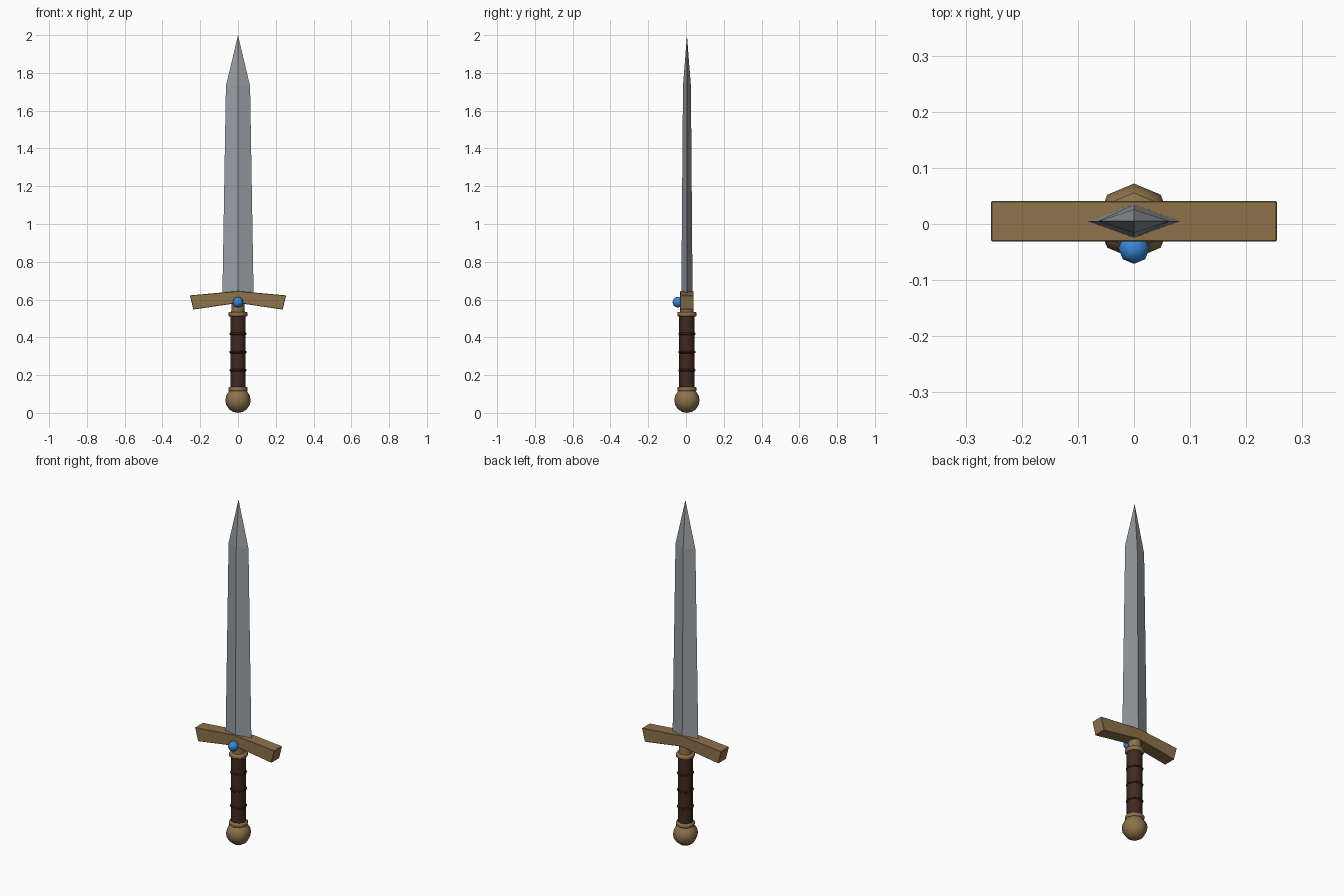
import bpy, math

if "Cube" in bpy.data.objects:
    bpy.data.objects.remove(bpy.data.objects["Cube"])

YC = 0.005  # sword axis; the gem pushes the overall centre forward


def material(name, rgb):
    m = bpy.data.materials.new(name)
    m.diffuse_color = (*rgb, 1)
    m.use_nodes = True
    m.node_tree.nodes["Principled BSDF"].inputs["Base Color"].default_value = m.diffuse_color
    return m


bronze = material("bronze", (0.27, 0.17, 0.07))
leather = material("leather", (0.05, 0.022, 0.015))
blue = material("blue_glass", (0.04, 0.25, 0.7))
steel = material("steel", (0.32, 0.34, 0.36))


def mesh_object(name, verts, faces, mat):
    me = bpy.data.meshes.new(name)
    me.from_pydata(verts, [], faces)
    ob = bpy.data.objects.new(name, me)
    bpy.context.collection.objects.link(ob)
    me.materials.append(mat)
    return ob


def smooth(ob, angle):
    bpy.ops.object.select_all(action='DESELECT')
    ob.select_set(True)
    bpy.context.view_layer.objects.active = ob
    bpy.ops.object.shade_smooth_by_angle(angle=math.radians(angle))


def lathe(name, profile, mat, n=8):
    """Closed n-sided turned part from (radius, z) pairs, bottom to top."""
    verts = [(r * math.cos(math.tau * i / n), YC + r * math.sin(math.tau * i / n), z)
             for r, z in profile for i in range(n)]
    faces = [(k * n + i, k * n + (i + 1) % n, (k + 1) * n + (i + 1) % n, (k + 1) * n + i)
             for k in range(len(profile) - 1) for i in range(n)]
    top = (len(profile) - 1) * n
    faces += [tuple(reversed(range(n))), tuple(range(top, top + n))]
    ob = mesh_object(name, verts, faces, mat)
    smooth(ob, 50)
    return ob


def ball(name, r, y, z, rings, mat):
    bpy.ops.mesh.primitive_uv_sphere_add(segments=8, ring_count=rings, radius=r, location=(0, y, z))
    ob = bpy.context.object
    ob.name = name
    ob.data.materials.append(mat)
    smooth(ob, 60)


# Blade: tapering diamond section ending in a point
sections = [(0.083, 0.030, 0.60), (0.064, 0.021, 1.73)]
verts = [(x, YC + y, z) for w, t, z in sections
         for x, y in ((w, 0), (0, t), (-w, 0), (0, -t))] + [(0, YC, 2.0)]
faces = [(3, 2, 1, 0)]
for i in range(4):
    j = (i + 1) % 4
    faces += [(i, j, 4 + j, 4 + i), (4 + i, 4 + j, 8)]
mesh_object("blade", verts, faces, steel)

# Crossguard: drooping arms extruded front to back
outline = [(0, 0.645), (-0.255, 0.622), (-0.236, 0.547), (0, 0.582), (0.236, 0.547), (0.255, 0.622)]
verts = [(x, YC + y, z) for y in (-0.036, 0.036) for x, z in outline]
faces = [(0, 1, 2, 3), (0, 3, 4, 5), (9, 8, 7, 6), (11, 10, 9, 6)]
faces += [(i, i + 6, (i + 1) % 6 + 6, (i + 1) % 6) for i in range(6)]
guard = mesh_object("crossguard", verts, faces, bronze)
bevel = guard.modifiers.new("soft_edges", 'BEVEL')
bevel.width = 0.002
bevel.segments = 1

# Handle: grip, wrap rings, collars and neck
lathe("grip", [(0.041, 0.125), (0.041, 0.52)], leather)
for k, z in enumerate((0.225, 0.322, 0.419)):
    lathe(f"grip_ring_{k + 1}", [(0.040, z - 0.007), (0.046, z - 0.003),
                                 (0.046, z + 0.003), (0.040, z + 0.007)], leather)
for name, z in (("lower_collar", 0.114), ("upper_collar", 0.511)):
    lathe(name, [(0.046, z), (0.051, z + 0.004), (0.051, z + 0.02), (0.046, z + 0.024)], bronze)
lathe("neck", [(0.036, 0.53), (0.034, 0.60)], bronze)

# Round pommel and front gem
ball("pommel", 0.067, YC, 0.067, 8, bronze)
ball("gem", 0.028, -0.043, 0.586, 8, blue)
